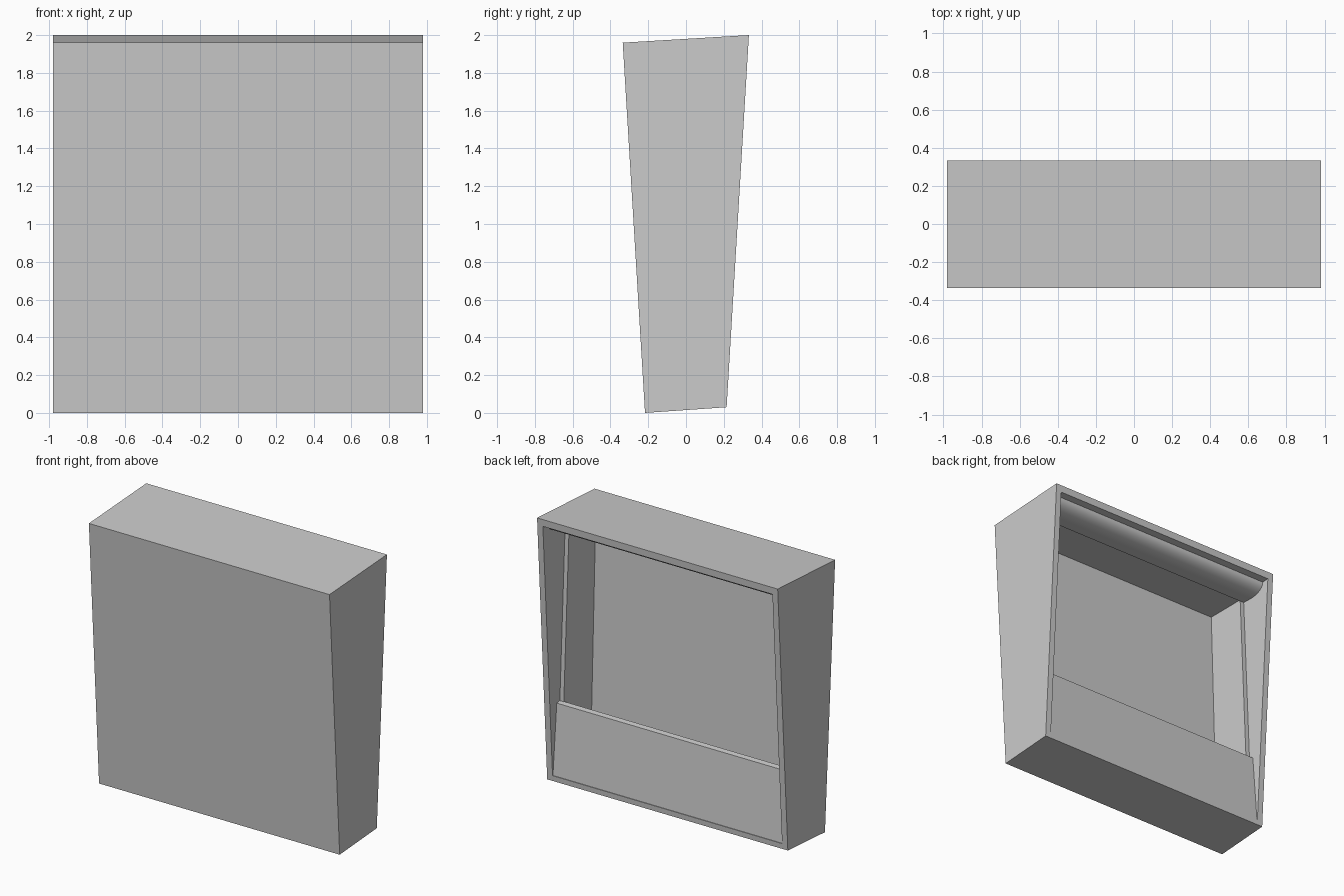
import bpy
import bmesh
from math import sin, cos, pi

if "Cube" in bpy.data.objects:
    bpy.data.objects.remove(bpy.data.objects["Cube"])


def prism(name, profile, x0, x1):
    """Extrude a (y, z) side profile from x0 to x1."""
    bm = bmesh.new()
    face = bm.faces.new([bm.verts.new((x0, y, z)) for y, z in profile])
    out = bmesh.ops.extrude_face_region(bm, geom=[face])
    verts = [v for v in out["geom"] if isinstance(v, bmesh.types.BMVert)]
    bmesh.ops.translate(bm, verts=verts, vec=(x1 - x0, 0, 0))
    bmesh.ops.recalc_face_normals(bm, faces=bm.faces)
    mesh = bpy.data.meshes.new(name)
    bm.to_mesh(mesh)
    bm.free()
    obj = bpy.data.objects.new(name, mesh)
    bpy.context.collection.objects.link(obj)
    return obj


HALF, INNER, LINER = 0.98, 0.935, 0.903

# tapered outer case, hollowed from the back
case = prism("case", [(-0.335, 1.96), (0.333, 2.0), (0.215, 0.03), (-0.217, 0.0)],
             -HALF, HALF)
cavity = prism("cavity_cutter", [(-0.243, 1.915), (0.45, 1.955), (0.35, 0.078), (-0.18, 0.045)],
               -INNER, INNER)
cut = case.modifiers.new("hollow", "BOOLEAN")
cut.operation = "DIFFERENCE"
cut.solver = "EXACT"
cut.object = cavity
bpy.context.view_layer.objects.active = case
case.select_set(True)
bpy.ops.object.modifier_apply(modifier=cut.name)
bpy.data.objects.remove(cavity)

# stepped liners on both inner side walls
for side, label in ((-1, "left"), (1, "right")):
    prism(label + "_side_liner",
          [(-0.25, 1.90), (0.068, 1.90), (0.158, 0.06), (-0.19, 0.04)],
          side * LINER, side * (INNER + 0.01))

# lower back panel leaning inward
prism("lower_back_panel", [(0.213, 0.06), (0.168, 0.585), (0.128, 0.59), (0.165, 0.06)],
      -INNER - 0.01, INNER + 0.01)

# rounded valance under the top
arc = [(0.15 + 0.125 * cos(t * pi / 20), 1.943 - 0.073 * sin(t * pi / 20)) for t in range(11)]
valance = prism("top_valance",
                arc + [(0.068, 1.872), (0.066, 1.882), (-0.26, 1.88), (-0.26, 1.93), (0.275, 1.96)],
                -INNER - 0.01, INNER + 0.01)
bpy.ops.object.select_all(action="DESELECT")
bpy.context.view_layer.objects.active = valance
valance.select_set(True)
bpy.ops.object.shade_smooth_by_angle()
